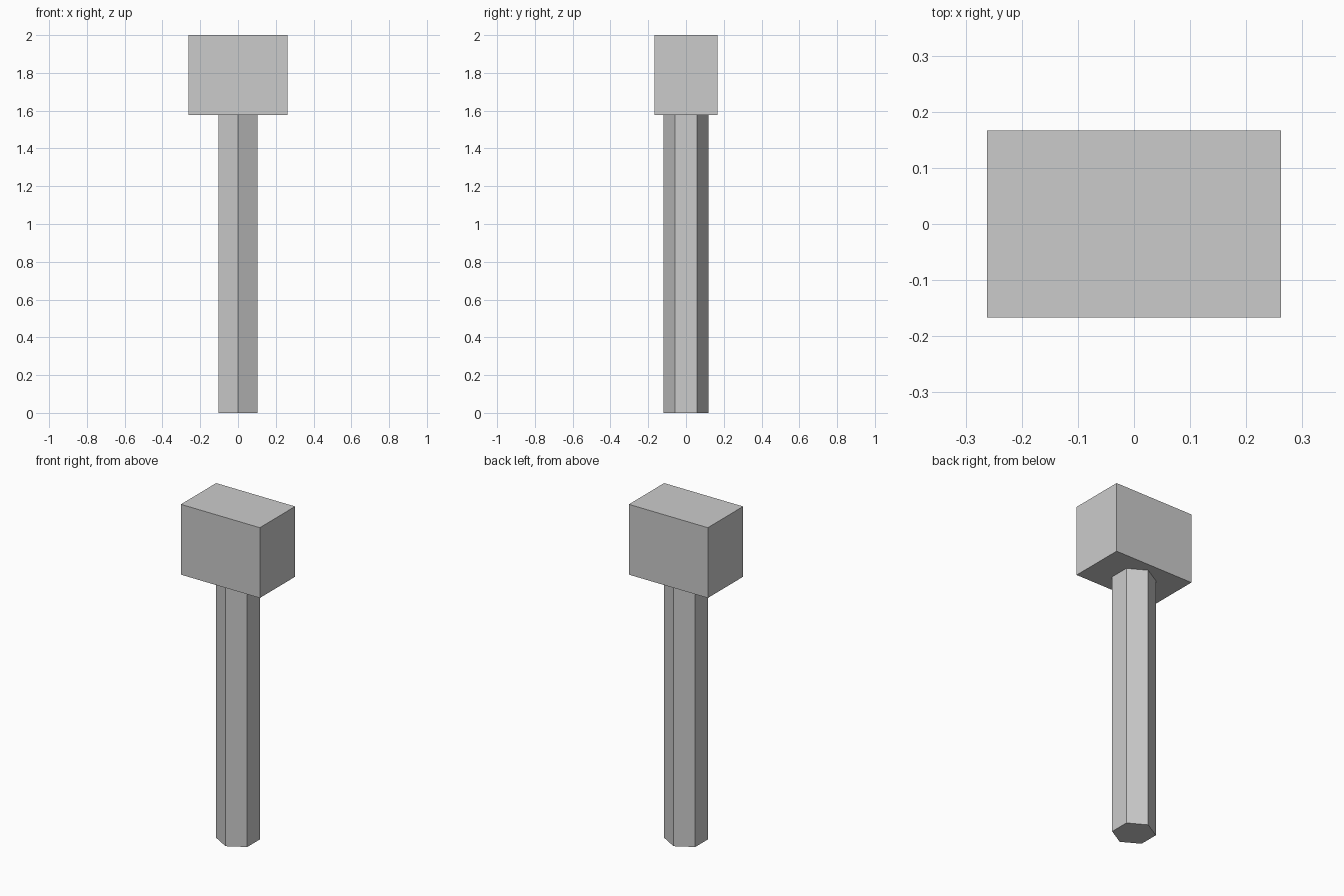
import bpy

if "Cube" in bpy.data.objects:
    bpy.data.objects.remove(bpy.data.objects["Cube"])

HEAD_BOTTOM = 1.578
HEAD_TOP = 2.0

# Handle: six-sided shaft with corners pointing to front and back
bpy.ops.mesh.primitive_cylinder_add(vertices=6, radius=0.119, depth=HEAD_BOTTOM,
                                    location=(0, 0, HEAD_BOTTOM / 2))
bpy.context.object.name = "handle"

# Head: plain rectangular block
bpy.ops.mesh.primitive_cube_add(size=1, location=(0, 0, (HEAD_BOTTOM + HEAD_TOP) / 2))
head = bpy.context.object
head.name = "hammer_head"
head.scale = (0.524, 0.334, HEAD_TOP - HEAD_BOTTOM)
bpy.ops.object.transform_apply(location=False, rotation=False, scale=True)
